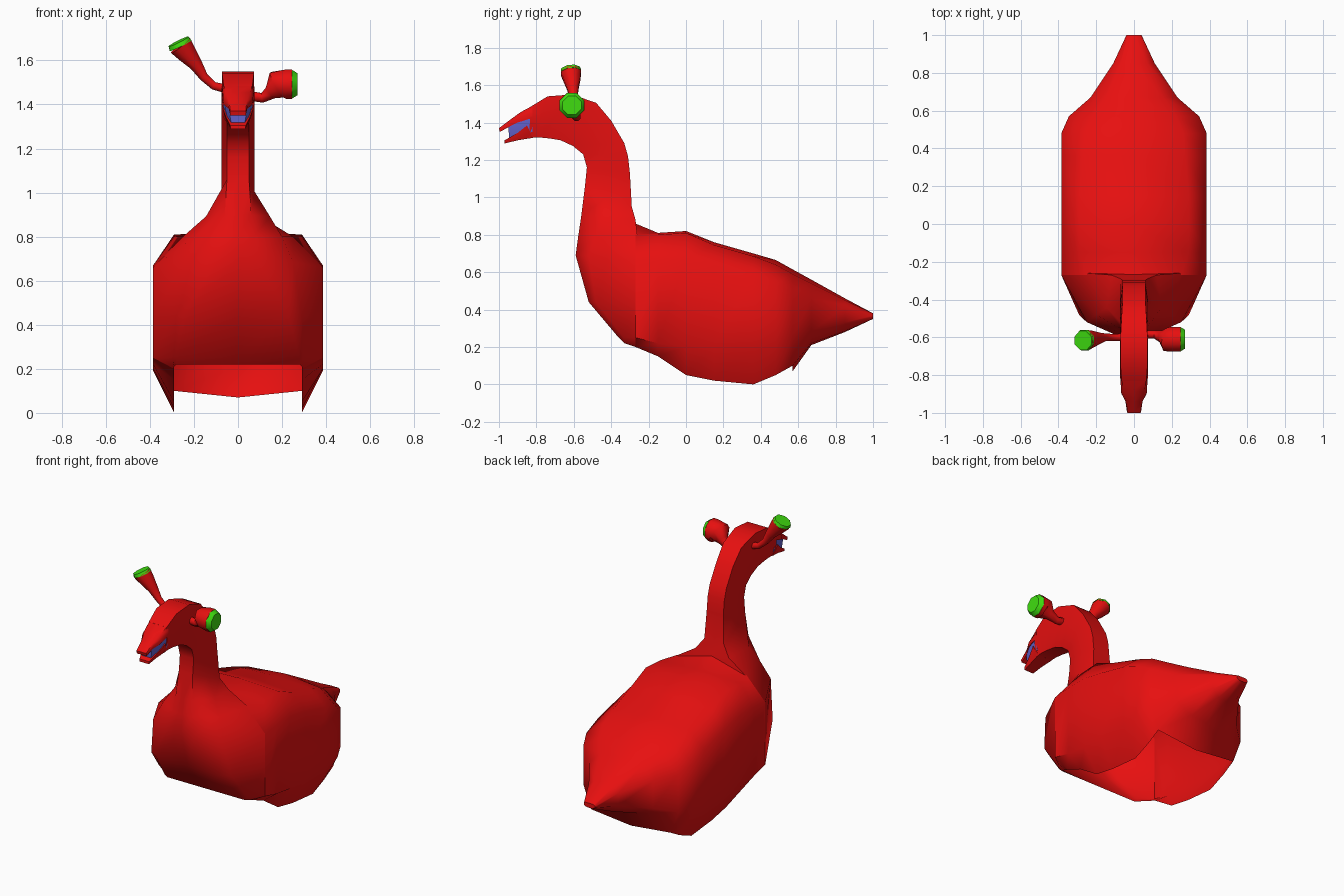
import bpy
import bmesh
from mathutils import Vector

cube = bpy.data.objects.get("Cube")
if cube:
    bpy.data.objects.remove(cube, do_unlink=True)


def material(name, rgb):
    m = bpy.data.materials.new(name)
    m.use_nodes = True
    m.diffuse_color = (*rgb, 1)
    m.node_tree.nodes["Principled BSDF"].inputs["Base Color"].default_value = (*rgb, 1)
    return m


RED = material("red", (0.8, 0.005, 0.005))
GREEN = material("green", (0.05, 0.72, 0.005))
BLUE = material("blue", (0.13, 0.13, 0.65))


def loft(name, rings, mat, skip=lambda i, j: False, start=True, end=True, angle=0.9):
    """Bridge closed rings of equal length; skip(i, j) leaves a quad open."""
    bm = bmesh.new()
    vs = [[bm.verts.new(p) for p in ring] for ring in rings]
    n = len(vs[0])
    for i in range(len(vs) - 1):
        for j in range(n):
            if not skip(i, j):
                k = (j + 1) % n
                bm.faces.new((vs[i][j], vs[i][k], vs[i + 1][k], vs[i + 1][j]))
    if start:
        bm.faces.new(vs[0])
    if end:
        bm.faces.new(vs[-1])
    loose = [v for v in bm.verts if not v.link_faces]
    bmesh.ops.delete(bm, geom=loose, context="VERTS")
    bmesh.ops.recalc_face_normals(bm, faces=bm.faces[:])
    mesh = bpy.data.meshes.new(name)
    bm.to_mesh(mesh)
    bm.free()
    mesh.materials.append(mat)
    ob = bpy.data.objects.new(name, mesh)
    bpy.context.collection.objects.link(ob)
    bpy.ops.object.select_all(action="DESELECT")
    ob.select_set(True)
    bpy.context.view_layer.objects.active = ob
    bpy.ops.object.shade_smooth_by_angle(angle=angle)
    return ob


def mirrored(half):
    """Close a half ring whose first and last points lie on x = 0."""
    return half + [(-x, y, z) for x, y, z in half[-2:0:-1]]


# Body: open-bottomed shell that closes under the tail
# y, keel z, lip x z, low side x z, high side x z, shoulder x z, top z
stations = [
    (-0.27, 0.20, 0.29, 0.20, 0.385, 0.25, 0.385, 0.66, 0.25, 0.80, 0.86),
    (-0.15, 0.15, 0.29, 0.15, 0.385, 0.22, 0.385, 0.67, 0.29, 0.80, 0.81),
    (0.00, 0.05, 0.29, 0.05, 0.385, 0.20, 0.385, 0.67, 0.29, 0.81, 0.82),
    (0.15, 0.02, 0.29, 0.02, 0.385, 0.20, 0.385, 0.64, 0.29, 0.745, 0.76),
    (0.36, 0.00, 0.29, 0.00, 0.385, 0.19, 0.385, 0.59, 0.27, 0.685, 0.70),
    (0.48, 0.05, 0.29, 0.05, 0.385, 0.22, 0.385, 0.54, 0.26, 0.64, 0.665),
    (0.57, 0.07, 0.29, 0.10, 0.345, 0.25, 0.345, 0.50, 0.22, 0.59, 0.615),
    (0.67, 0.21, 0.12, 0.22, 0.23, 0.28, 0.23, 0.46, 0.15, 0.54, 0.56),
    (0.85, 0.28, 0.06, 0.285, 0.10, 0.33, 0.11, 0.42, 0.07, 0.45, 0.46),
    (1.00, 0.35, 0.02, 0.35, 0.04, 0.36, 0.04, 0.37, 0.03, 0.38, 0.38),
]
body = []
for y, keel, *pairs, top in stations:
    half = [(0, y, keel)]
    half += [(pairs[k], y, pairs[k + 1]) for k in range(0, 8, 2)]
    body.append(mirrored(half + [(0, y, top)]))
loft("body", body, RED, skip=lambda i, j: i < 6 and j in (0, 9), start=False)


def section(yf, zf, yb, zb, wf, ws, wb, t=0.5):
    """Eight-point slice from a front/lower point to a back/upper point."""
    return mirrored([(0, yf, zf), (wf, yf, zf),
                     (ws, yf + (yb - yf) * t, zf + (zb - zf) * t),
                     (wb, yb, zb), (0, yb, zb)])


# Breast, neck and head in one sweep
neck = [
    (-0.33, 0.22, -0.27, 0.20, 0.28, 0.29, 0.29),
    (-0.36, 0.25, -0.27, 0.25, 0.28, 0.30, 0.385, 0.3),
    (-0.52, 0.44, -0.27, 0.44, 0.23, 0.29, 0.385, 0.15),
    (-0.59, 0.69, -0.27, 0.66, 0.09, 0.25, 0.385, 0.22),
    (-0.575, 0.80, -0.26, 0.80, 0.07, 0.20, 0.25, 0.3),
    (-0.56, 0.90, -0.27, 0.88, 0.06, 0.145, 0.12, 0.4),
    (-0.54, 1.06, -0.29, 0.95, 0.05, 0.075, 0.07),
    (-0.53, 1.16, -0.30, 1.13, 0.05, 0.075, 0.06),
    (-0.55, 1.23, -0.31, 1.22, 0.05, 0.075, 0.06),
    (-0.605, 1.275, -0.33, 1.29, 0.05, 0.075, 0.06),
    (-0.67, 1.305, -0.40, 1.41, 0.05, 0.075, 0.06),
    (-0.73, 1.315, -0.48, 1.505, 0.05, 0.075, 0.065),
    (-0.78, 1.32, -0.61, 1.55, 0.05, 0.075, 0.072),
    (-0.81, 1.32, -0.74, 1.54, 0.05, 0.075, 0.072),
    (-0.84, 1.315, -0.83, 1.485, 0.05, 0.072, 0.065),
]
loft("neck_and_head", [section(*s) for s in neck], RED,
     skip=lambda i, j: i < 4 and j in (3, 4), start=False)

# Open beak with the mouth lining between its halves
loft("upper_beak", [section(*s) for s in (
    (-0.82, 1.425, -0.82, 1.49, 0.07, 0.072, 0.065),
    (-0.90, 1.40, -0.885, 1.455, 0.066, 0.068, 0.055),
    (-0.94, 1.38, -0.94, 1.415, 0.042, 0.045, 0.04),
    (-0.995, 1.35, -1.0, 1.37, 0.035, 0.037, 0.035))], RED)
loft("lower_beak", [section(*s) for s in (
    (-0.82, 1.318, -0.85, 1.385, 0.05, 0.062, 0.07),
    (-0.90, 1.305, -0.90, 1.345, 0.04, 0.05, 0.055),
    (-0.97, 1.288, -0.97, 1.305, 0.033, 0.035, 0.035))], RED)
loft("mouth", [section(*s) for s in (
    (-0.82, 1.35, -0.82, 1.43, 0.06, 0.068, 0.068),
    (-0.90, 1.33, -0.90, 1.41, 0.045, 0.055, 0.06),
    (-0.945, 1.31, -0.95, 1.38, 0.03, 0.036, 0.038))], BLUE)


def tube(name, path, mat):
    """Eight-sided tube through (x, y, z, radius) points."""
    pts = [Vector(p[:3]) for p in path]
    rings = []
    for i, p in enumerate(pts):
        d = (pts[min(i + 1, len(pts) - 1)] - pts[max(i - 1, 0)]).normalized()
        u = d.cross(Vector((0, 1, 0))).normalized()
        v = d.cross(u)
        r = path[i][3]
        ring = [(1, 0.4), (0.4, 1), (-0.4, 1), (-1, 0.4),
                (-1, -0.4), (-0.4, -1), (0.4, -1), (1, -0.4)]
        rings.append([p + (u * a + v * b) * r for a, b in ring])
    loft(name, rings, mat)


# Eye stalks: the right one stands up, the left one sticks out sideways
tube("right_eye_stalk", [
    (-0.05, -0.60, 1.47, 0.02), (-0.11, -0.60, 1.485, 0.018),
    (-0.155, -0.60, 1.525, 0.02), (-0.19, -0.605, 1.58, 0.03),
    (-0.235, -0.61, 1.635, 0.046), (-0.261, -0.615, 1.668, 0.054)], RED)
tube("right_eye", [
    (-0.261, -0.615, 1.668, 0.0545), (-0.27, -0.617, 1.686, 0.05)], GREEN)
tube("left_eye_stalk", [
    (0.05, -0.585, 1.44, 0.022), (0.11, -0.585, 1.43, 0.022),
    (0.15, -0.595, 1.455, 0.032), (0.18, -0.61, 1.49, 0.064),
    (0.215, -0.61, 1.492, 0.066), (0.245, -0.61, 1.492, 0.066)], RED)
tube("left_eye", [
    (0.243, -0.61, 1.492, 0.0665), (0.27, -0.61, 1.492, 0.05)], GREEN)
